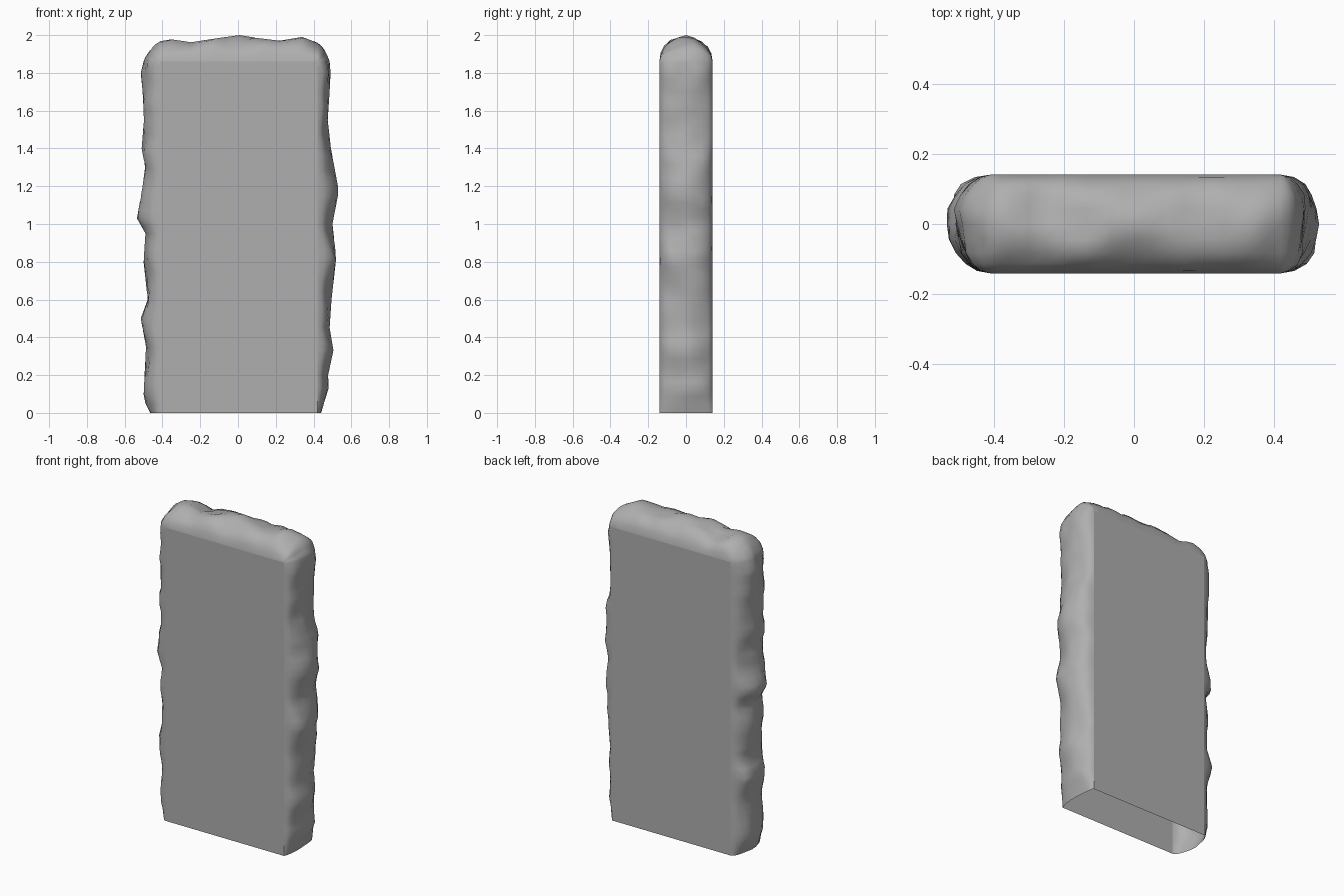
import bpy, bmesh, math
from mathutils import Vector, noise

if "Cube" in bpy.data.objects:
    bpy.data.objects.remove(bpy.data.objects["Cube"])

XL, XR, TOP, HALF = -0.41, 0.42, 1.86, 0.141
SEGS = 10

# Silhouette of the rough border: (position along side, outline coordinate)
left = [(0, -.465), (.05, -.49), (.1, -.50), (.35, -.487), (.5, -.515), (.6, -.478),
        (.8, -.50), (.95, -.49), (1.03, -.535), (1.2, -.505), (1.3, -.492),
        (1.4, -.51), (1.55, -.498), (1.7, -.505), (1.8, -.515), (TOP, -.50)]
top = [(XL, 1.968), (-.35, 1.978), (-.25, 1.962), (-.1, 1.985), (.01, 2.0),
       (.1, 1.985), (.22, 1.97), (.34, 1.99), (XR, 1.96)]
right = [(TOP, .485), (1.8, .49), (1.7, .485), (1.55, .475), (1.4, .492), (1.2, .529),
         (1.15, .529), (1.0, .50), (.82, .52), (.6, .495), (.45, .485), (.33, .505),
         (.2, .477), (.13, .48), (0, .44)]


def resample(pts, step=0.04):
    out = []
    for (a, ra), (b, rb) in zip(pts, pts[1:]):
        n = max(1, round(abs(b - a) / step))
        out += [(a + (b - a) * i / n, ra + (rb - ra) * i / n) for i in range(n)]
    return out + [pts[-1]]


def corner(x, a0, a1, r0, r1, n=6):
    out = []
    for i in range(1, n):
        t = i / n
        a = math.radians(a0 + (a1 - a0) * t)
        r = r0 + (r1 - r0) * t - 0.018 * math.sin(math.pi * t)
        out.append((x, TOP, math.cos(a), math.sin(a), r))
    return out


# Path: base point, outward direction and depth of the border
path = [(XL, z, -1, 0, XL - x) for z, x in resample(left)]
path += corner(XL, 180, 90, .09, .108)
path += [(x, TOP, 0, 1, z - TOP) for x, z in resample(top)]
path += corner(XR, 90, 0, .10, .065)
path += [(XR, z, 1, 0, x - XR) for z, x in resample(right)]

bm = bmesh.new()
rings = []
for bx, bz, dx, dz, r in path:
    prof = []
    for j in range(SEGS + 1):
        a = math.pi * (j / SEGS - 0.5)
        y = HALF * math.sin(a)
        p = Vector((bx + dx * .1, y * 1.3, bz + dz * .1))
        lump = 1 + 0.3 * noise.noise(p * 7) + 0.1 * noise.noise(p * 15)
        off = 0 if j in (0, SEGS) else math.cos(a) * lump
        prof.append((y, off))
    peak = max(o for _, o in prof)   # keep the read-off silhouette
    rings.append([bm.verts.new((bx + dx * r * o / peak, y, bz + dz * r * o / peak))
                  for y, o in prof])

# Rough rounded border
for a, b in zip(rings, rings[1:]):
    for j in range(SEGS):
        bm.faces.new((a[j], a[j + 1], b[j + 1], b[j]))
bmesh.ops.remove_doubles(bm, verts=bm.verts[:], dist=1e-5)

# Flat front and back panels (the underside stays open)
for s in (-1, 1):
    rim = [e for e in bm.edges if all(abs(v.co.y - s * HALF) < 1e-5 for v in e.verts)]
    ends = [min((v for v in bm.verts if abs(v.co.y - s * HALF) < 1e-5 and v.co.z < 1e-5),
                key=lambda v: k * v.co.x) for k in (1, -1)]
    rim.append(bm.edges.new(ends))
    bmesh.ops.contextual_create(bm, geom=rim)
    for e in rim:
        e.smooth = False
bmesh.ops.recalc_face_normals(bm, faces=bm.faces[:])
for f in bm.faces:
    f.smooth = len(f.verts) <= 4

# Enforce outward normals on the open shell
bm.normal_update()
front = min((f for f in bm.faces if len(f.verts) > 4), key=lambda f: f.calc_center_median().y)
if front.normal.y > 0:
    bmesh.ops.reverse_faces(bm, faces=bm.faces[:])

mesh = bpy.data.meshes.new("stone_slab")
bm.to_mesh(mesh)
bm.free()
slab = bpy.data.objects.new("stone_slab", mesh)
bpy.context.collection.objects.link(slab)

# Dark grey stone
stone = bpy.data.materials.new("dark_stone")
stone.diffuse_color = (0.43, 0.43, 0.43, 1)
stone.use_nodes = True
stone.node_tree.nodes["Principled BSDF"].inputs["Base Color"].default_value = stone.diffuse_color
mesh.materials.append(stone)
